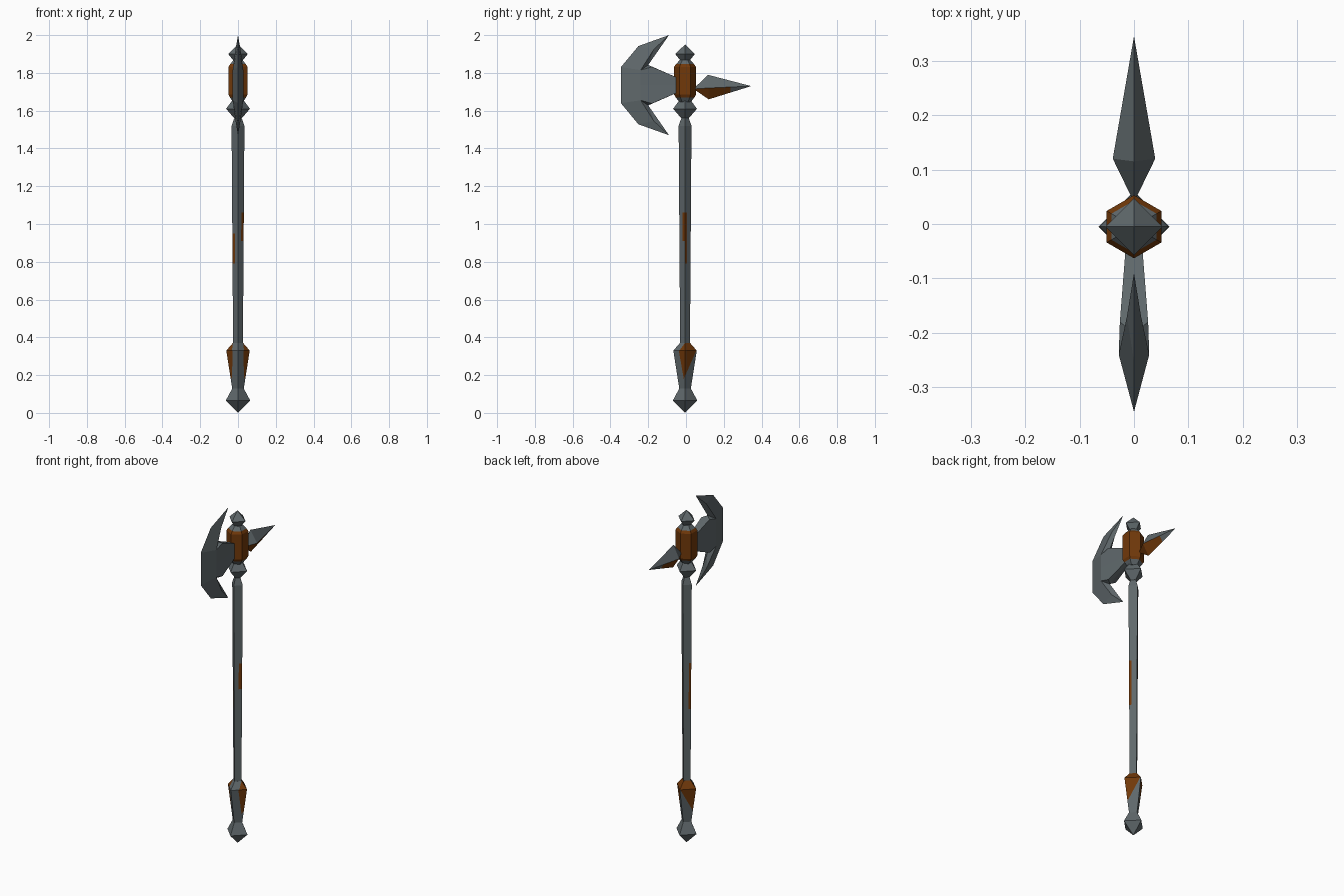
import bpy, bmesh, math

if "Cube" in bpy.data.objects:
    bpy.data.objects.remove(bpy.data.objects["Cube"])

CY = -0.005   # shaft axis in y


def material(name, col):
    m = bpy.data.materials.new(name)
    m.diffuse_color = (*col, 1)
    m.use_nodes = True
    m.node_tree.nodes["Principled BSDF"].inputs["Base Color"].default_value = m.diffuse_color
    return m


STEEL = material("grey_steel", (0.115, 0.138, 0.147))
RUST = material("rust_brown", (0.165, 0.040, 0.003))


def finish(bm, name, rule=None, cuts=(), loc=(0, 0, 0)):
    """Cut the mesh along planes, colour faces by rule, make the object."""
    for co, no in cuts:
        bmesh.ops.bisect_plane(bm, geom=bm.verts[:] + bm.edges[:] + bm.faces[:],
                               plane_co=co, plane_no=no, dist=1e-5)
    bmesh.ops.recalc_face_normals(bm, faces=bm.faces[:])
    # keep normals outward, also on open pieces
    if sum(f.normal.x * f.calc_center_median().x * f.calc_area() for f in bm.faces) < 0:
        bmesh.ops.reverse_faces(bm, faces=bm.faces[:])
    for f in bm.faces:
        f.material_index = int(bool(rule and rule(f.calc_center_median())))
    me = bpy.data.meshes.new(name)
    bm.to_mesh(me)
    bm.free()
    me.materials.append(STEEL)
    me.materials.append(RUST)
    ob = bpy.data.objects.new(name, me)
    ob.location = loc
    bpy.context.collection.objects.link(ob)
    return ob


def lathe(profile, sides):
    """Faceted turned shape from (z, radius) pairs, a corner on the y axis."""
    bm = bmesh.new()
    rings = []
    for z, r in profile:
        n = sides if r > 0 else 1
        rings.append([bm.verts.new((r * math.sin(2 * math.pi * i / sides),
                                    CY + r * math.cos(2 * math.pi * i / sides), z))
                      for i in range(n)])
    for a, b in zip(rings, rings[1:]):
        for i in range(sides):
            j = (i + 1) % sides
            quad = [a[i % len(a)], a[j % len(a)], b[j % len(b)], b[i % len(b)]]
            bm.faces.new(list(dict.fromkeys(quad)))
    for end in (rings[0], rings[-1]):
        if len(end) > 2:
            bm.faces.new(end)
    return bm


def line(y0, z0, y1, z1):
    """Cutting plane seen as a line in the side view."""
    return ((0, y0, z0), (0, z1 - z0, y0 - y1))


# pommel
finish(lathe([(0, 0), (0.065, 0.065), (0.13, 0.03)], 4), "pommel")

# grip, with rust wedges down both side corners and the back of its shoulder
def grip_rust(c):
    if c.z > 0.33:
        return c.y > -0.035 + (c.z - 0.33) * 0.75
    return c.z > 0.18 + max((c.y + 0.012) * 2.25, (-0.012 - c.y) * 5.8)

finish(lathe([(0.125, 0.03), (0.33, 0.062), (0.37, 0.027)], 4), "grip", grip_rust,
       [line(-0.012, 0.18, 0.055, 0.33), line(-0.012, 0.18, -0.038, 0.33),
        line(-0.035, 0.33, -0.005, 0.37)])

# shaft, with a rust strip on both side corners
def shaft_rust(c):
    if c.y > CY:
        return c.y < 0.004 and 0.79 < c.z < 1.06
    low, high = (0.91, 1.06) if c.x > 0 else (0.79, 0.95)
    return c.y > -0.018 and low < c.z < high

finish(lathe([(0.36, 0.026), (1.52, 0.034), (1.565, 0.018)], 4), "shaft", shaft_rust,
       [((0, y, 0), (0, 1, 0)) for y in (-0.018, 0.004)] +
       [((0, 0, z), (0, 0, 1)) for z in (0.79, 0.91, 0.95, 1.06)])

# collar and top knob
finish(lathe([(1.56, 0.02), (1.61, 0.063), (1.655, 0.03)], 4), "collar")
finish(lathe([(1.86, 0.02), (1.90, 0.052), (1.95, 0)], 4), "top_knob")

# hexagonal socket, rusty up to part of its bevels
finish(lathe([(1.645, 0.03), (1.671, 0.05), (1.685, 0.058), (1.832, 0.058),
              (1.846, 0.048), (1.868, 0.028)], 6),
       "socket", lambda c: 1.67 < c.z < 1.845)

# axe blade: one quarter, mirrored in x and z
P = {"tip": (0, -0.09, 0.265), "a": (0, -0.252, 0.207), "b": (0, -0.345, 0.095),
     "bm": (0, -0.345, 0), "m": (0.013, -0.17, 0.19), "r": (0.028, -0.24, 0.08),
     "rm": (0.028, -0.24, 0), "i": (0, -0.20, 0.107), "j": (0.026, -0.18, 0.097),
     "h": (0.015, -0.04, 0.037), "h0": (0, -0.04, 0.037), "hm": (0.015, -0.04, 0)}
bm = bmesh.new()
V = {k: bm.verts.new(p) for k, p in P.items()}
for f in ("tip a m", "a b r m", "b bm rm r", "tip m i", "m r i", "r j i",
          "r rm hm h j", "i j h h0"):
    bm.faces.new([V[k] for k in f.split()])
blade = finish(bm, "axe_blade", loc=(0, 0, 1.735))
mod = blade.modifiers.new("mirror", 'MIRROR')
mod.use_axis = (True, False, True)

# back spike, rusty underneath near the root
bm = bmesh.new()
root, point = bm.verts.new((0, 0.04, 1.715)), bm.verts.new((0, 0.345, 1.73))
ring = [bm.verts.new(p) for p in ((0, 0.115, 1.79), (0.039, 0.12, 1.72),
                                  (0, 0.12, 1.66), (-0.039, 0.12, 1.72))]
for i in range(4):
    for end in (root, point):
        bm.faces.new((ring[i], ring[(i + 1) % 4], end))
finish(bm, "back_spike", lambda c: c.z < 1.718 and c.y < 0.235,
       [((0, 0.235, 1.7), (0, 1, 0))])
